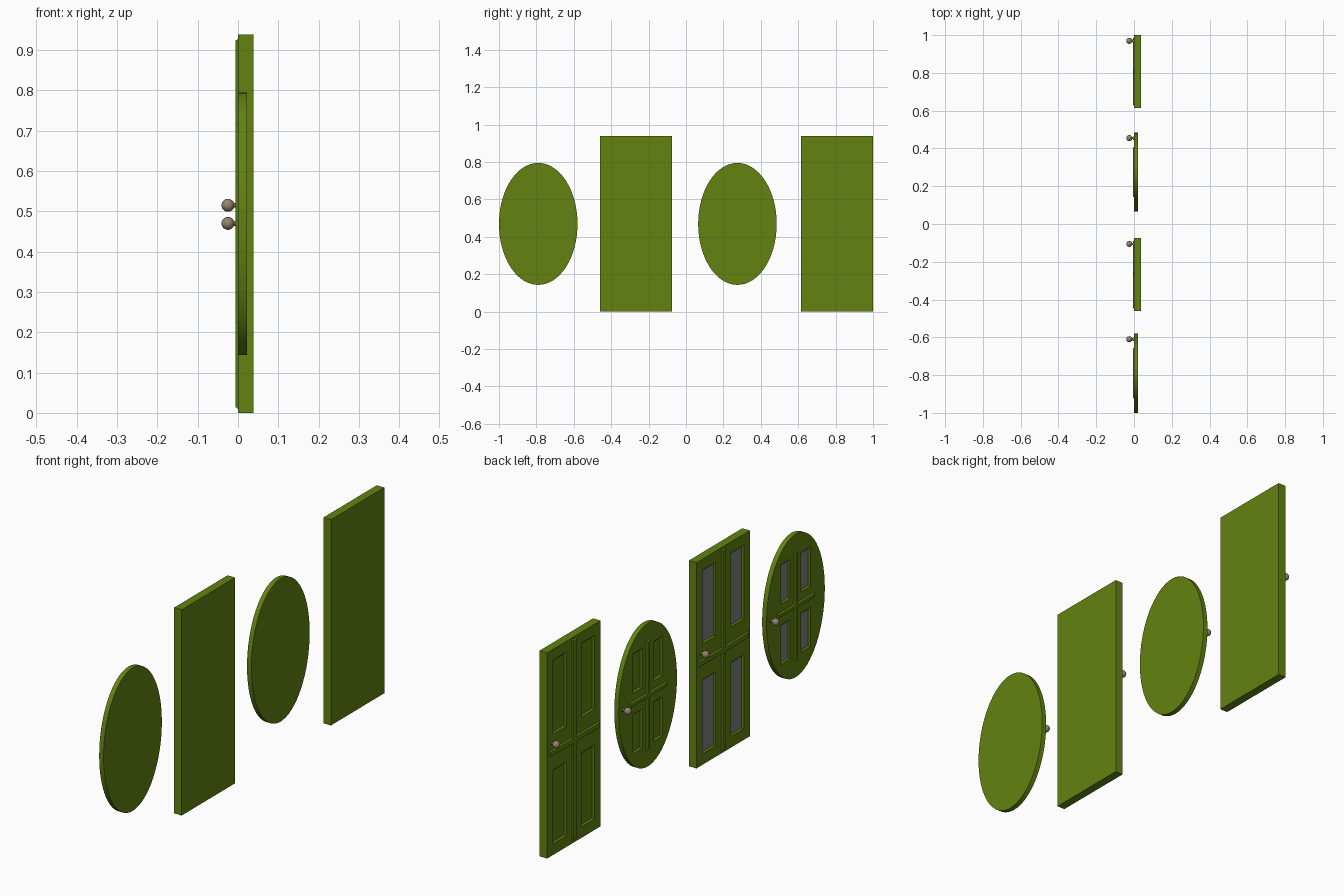
import bpy, bmesh, math
from mathutils import Matrix, Vector

if "Cube" in bpy.data.objects:
    bpy.data.objects.remove(bpy.data.objects["Cube"])


def material(name, rgb):
    m = bpy.data.materials.new(name)
    m.diffuse_color = (*rgb, 1)
    m.use_nodes = True
    m.node_tree.nodes["Principled BSDF"].inputs["Base Color"].default_value = m.diffuse_color
    return m


GREEN = material("olive_green", (0.125, 0.225, 0.005))
GREY = material("glass_grey", (0.22, 0.22, 0.235))
BRASS = material("dull_brass", (0.29, 0.235, 0.15))


def finish(bm, name, mat, smooth=False):
    bmesh.ops.recalc_face_normals(bm, faces=bm.faces)
    me = bpy.data.meshes.new(name)
    bm.to_mesh(me)
    bm.free()
    me.materials.append(mat)
    ob = bpy.data.objects.new(name, me)
    bpy.context.collection.objects.link(ob)
    if smooth:
        bpy.ops.object.select_all(action='DESELECT')
        ob.select_set(True)
        bpy.context.view_layer.objects.active = ob
        bpy.ops.object.shade_smooth_by_angle(angle=math.radians(35))
    return ob


def frustum(bm, y, z, hy, hz, x0, x1, inset):
    """Rectangular block from x0 to x1 whose x1 end is smaller by inset."""
    rings = []
    for x, i in ((x0, 0), (x1, inset)):
        rings.append([bm.verts.new((x, y + a * (hy - i), z + b * (hz - i)))
                      for a, b in ((-1, -1), (1, -1), (1, 1), (-1, 1))])
    lo, hi = rings
    bm.faces.new(lo)
    bm.faces.new(hi)
    for k in range(4):
        n = (k + 1) % 4
        bm.faces.new((lo[k], lo[n], hi[n], hi[k]))


def slab(name, outline, thick):
    """Extruded door leaf from a (y, z) outline."""
    bm = bmesh.new()
    f = bm.faces.new([bm.verts.new((0, y, z)) for y, z in outline])
    ext = bmesh.ops.extrude_face_region(bm, geom=[f])
    bmesh.ops.translate(bm, vec=(thick, 0, 0),
                        verts=[v for v in ext["geom"] if isinstance(v, bmesh.types.BMVert)])
    return finish(bm, name, GREEN, smooth=True)


def knob(name, y, z):
    bm = bmesh.new()
    bmesh.ops.create_uvsphere(bm, u_segments=24, v_segments=16, radius=0.016,
                              matrix=Matrix.Translation((-0.025, y, z)))
    rot = Matrix.Rotation(math.pi / 2, 4, 'Y')
    for r, x, d in ((0.006, -0.006, 0.014), (0.009, -0.001, 0.006)):   # neck, rosette
        bmesh.ops.create_cone(bm, cap_ends=True, segments=20, radius1=r, radius2=r, depth=d,
                              matrix=Matrix.Translation((x, y, z)) @ rot)
    finish(bm, name, BRASS, smooth=True)


ZC = 0.469      # height of the door centres
DEPTH = 0.007   # depth of panel recesses


def door(name, yc, oval, glazed):
    if oval:
        n = 64
        outline = [(yc + 0.21 * math.cos(2 * math.pi * k / n),
                    ZC + 0.326 * math.sin(2 * math.pi * k / n)) for k in range(n)]
        thick, bar_y, bar_z, bar_w = 0.022, 0.135, 0.25, 0.013
        py, pz, hy, hz = 0.073, 0.138, 0.026, 0.083
        knob_y, knob_z = yc + 0.18, 0.47
    else:
        outline = [(yc + a * 0.1925, ZC + b * 0.469)
                   for a, b in ((-1, -1), (1, -1), (1, 1), (-1, 1))]
        thick, bar_y, bar_z, bar_w = 0.038, 0.182, 0.46, 0.016
        py, pz, hy, hz = 0.102, 0.25, 0.04, 0.162
        knob_y, knob_z = yc + 0.162, 0.515

    leaf = slab(name + "_leaf", outline, thick)
    panels = [(yc + a * py, ZC + b * pz) for a in (-1, 1) for b in (-1, 1)]

    # four bevelled recesses cut into the face
    bm = bmesh.new()
    e = 0.007
    for y, z in panels:
        frustum(bm, y, z, hy + 2 * e, hz + 2 * e, -DEPTH, DEPTH, 2 * e)
    cutter = finish(bm, name + "_panel_cutter", GREEN)
    cutter.hide_render = True
    mod = leaf.modifiers.new("recesses", 'BOOLEAN')
    mod.operation, mod.solver, mod.object = 'DIFFERENCE', 'EXACT', cutter
    bpy.context.view_layer.objects.active = leaf
    bpy.ops.object.modifier_apply(modifier=mod.name)
    bpy.data.objects.remove(cutter)

    # window panes
    if glazed:
        bm = bmesh.new()
        for y, z in panels:
            frustum(bm, y, z, hy, hz, DEPTH + 0.001, DEPTH - 0.001, 0)
        finish(bm, name + "_window_panes", GREY)

    # raised cross bars with bevelled edges
    bm = bmesh.new()
    frustum(bm, yc, ZC, bar_w, bar_z, 0.001, -0.006, 0.006)
    frustum(bm, yc, ZC, bar_y, bar_w, 0.001, -0.006, 0.006)
    finish(bm, name + "_cross_bars", GREEN)
    knob(name + "_knob", knob_y, knob_z)


door("plain_door", 0.8075, False, False)
door("plain_oval_door", 0.275, True, False)
door("glazed_door", -0.2675, False, True)
door("glazed_oval_door", -0.79, True, True)
